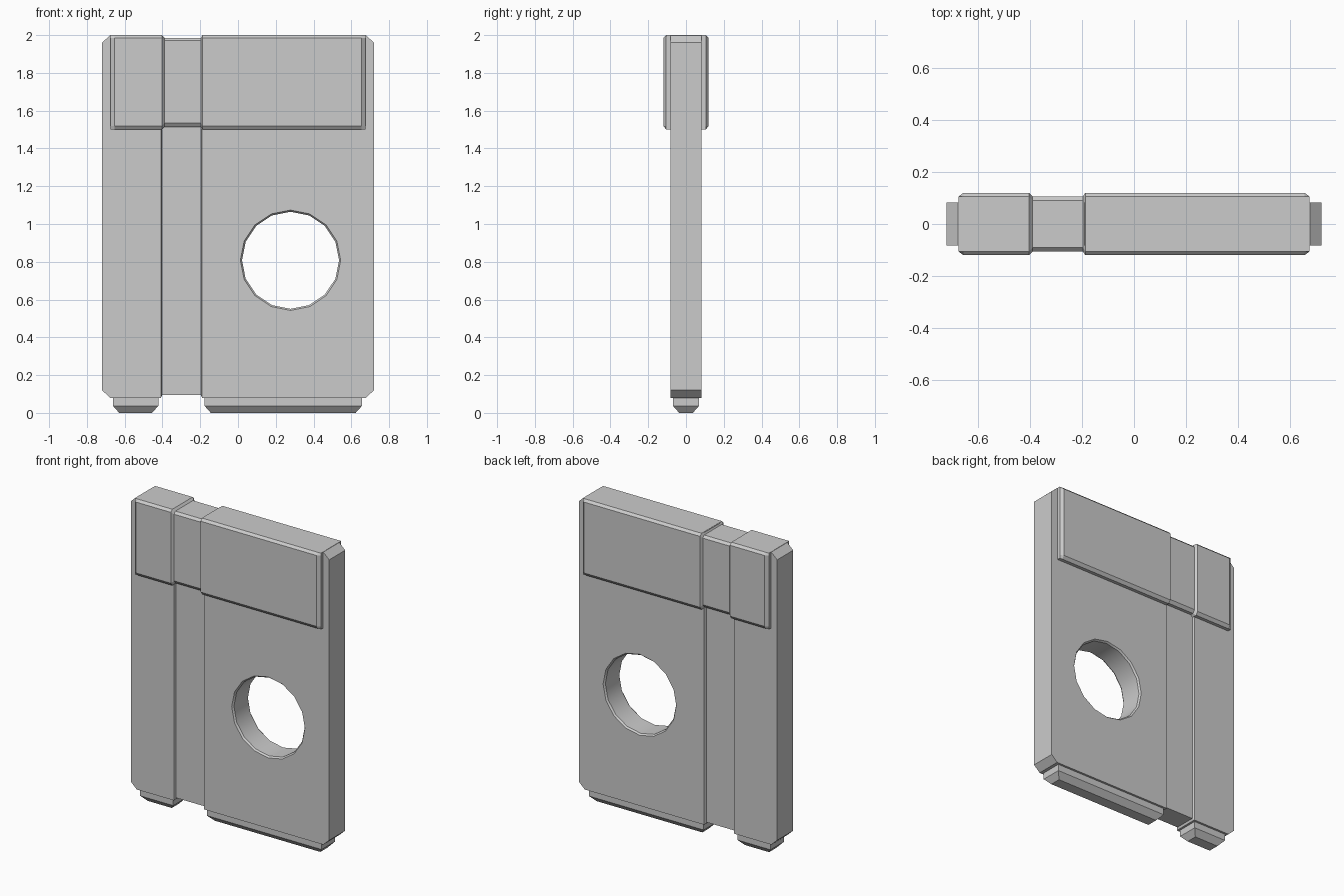
import bpy, bmesh
from math import sin, cos, pi, radians

if "Cube" in bpy.data.objects:
    bpy.data.objects.remove(bpy.data.objects["Cube"])


def loft(name, rings):
    """Skin a list of equal-length vertex rings and cap both ends."""
    bm = bmesh.new()
    loops = [[bm.verts.new(p) for p in ring] for ring in rings]
    n = len(loops[0])
    for a, b in zip(loops, loops[1:]):
        for i in range(n):
            j = (i + 1) % n
            bm.faces.new((a[i], a[j], b[j], b[i]))
    bm.faces.new(loops[0])
    bm.faces.new(loops[-1])
    bmesh.ops.recalc_face_normals(bm, faces=bm.faces)
    mesh = bpy.data.meshes.new(name)
    bm.to_mesh(mesh)
    bm.free()
    obj = bpy.data.objects.new(name, mesh)
    bpy.context.collection.objects.link(obj)
    return obj


def slab_ring(x, hy, z0, z1):
    return [(x, -hy, z0), (x, hy, z0), (x, hy, z1), (x, -hy, z1)]


def head_ring(x, inset, chamfer):
    # Octagonal section: front and back edges chamfered
    y0 = 0.105 - inset
    y1 = y0 + chamfer
    b, t = 1.50 + inset, 2.0 - inset
    return [(x, -y0, b), (x, y0, b), (x, y1, b + 0.02), (x, y1, t - 0.015),
            (x, y0, t), (x, -y0, t), (x, -y1, t - 0.015), (x, -y1, b + 0.02)]


def foot(name, x0, x1):
    c = 0.033
    rect = lambda z, d: [(x0 + d, -0.069 + d, z), (x1 - d, -0.069 + d, z),
                         (x1 - d, 0.069 - d, z), (x0 + d, 0.069 - d, z)]
    return loft(name, [rect(0, c), rect(0.037, 0), rect(0.09, 0)])


# Main plate with clipped corners and a shallow band groove
plate = loft("plate", [slab_ring(*s) for s in (
    (-0.72, 0.083, 0.12, 1.96), (-0.677, 0.083, 0.08, 1.999),
    (-0.408, 0.083, 0.08, 1.999), (-0.402, 0.07, 0.094, 1.97),
    (-0.196, 0.07, 0.094, 1.97), (-0.19, 0.083, 0.08, 1.999),
    (0.677, 0.083, 0.08, 1.999), (0.72, 0.083, 0.12, 1.96))])

# Thicker top band, pinched where the groove crosses it
head = loft("top_band", [head_ring(*s) for s in (
    (-0.675, 0, 0), (-0.655, 0, 0.015), (-0.403, 0, 0.015),
    (-0.39, 0.014, 0.015), (-0.196, 0.014, 0.015), (-0.187, 0, 0.015),
    (0.655, 0, 0.015), (0.675, 0, 0))])

# Tapered feet
foot("left_foot", -0.662, -0.422)
foot("right_foot", -0.177, 0.656)

# Sixteen-sided hole with a small lip on both faces
cutter = loft("hole_cutter", [
    [(0.278 + r * cos(i * pi / 8), y, 0.808 + r * sin(i * pi / 8)) for i in range(16)]
    for y, r in ((-0.1, 0.279), (-0.072, 0.257), (0.072, 0.257), (0.1, 0.279))])
cutter.hide_render = True
mod = plate.modifiers.new("hole", 'BOOLEAN')
mod.operation = 'DIFFERENCE'
mod.solver = 'EXACT'
mod.object = cutter
bpy.context.view_layer.objects.active = plate
plate.select_set(True)
bpy.ops.object.modifier_apply(modifier=mod.name)
bpy.data.objects.remove(cutter)
bpy.ops.object.shade_smooth_by_angle(angle=radians(30))
